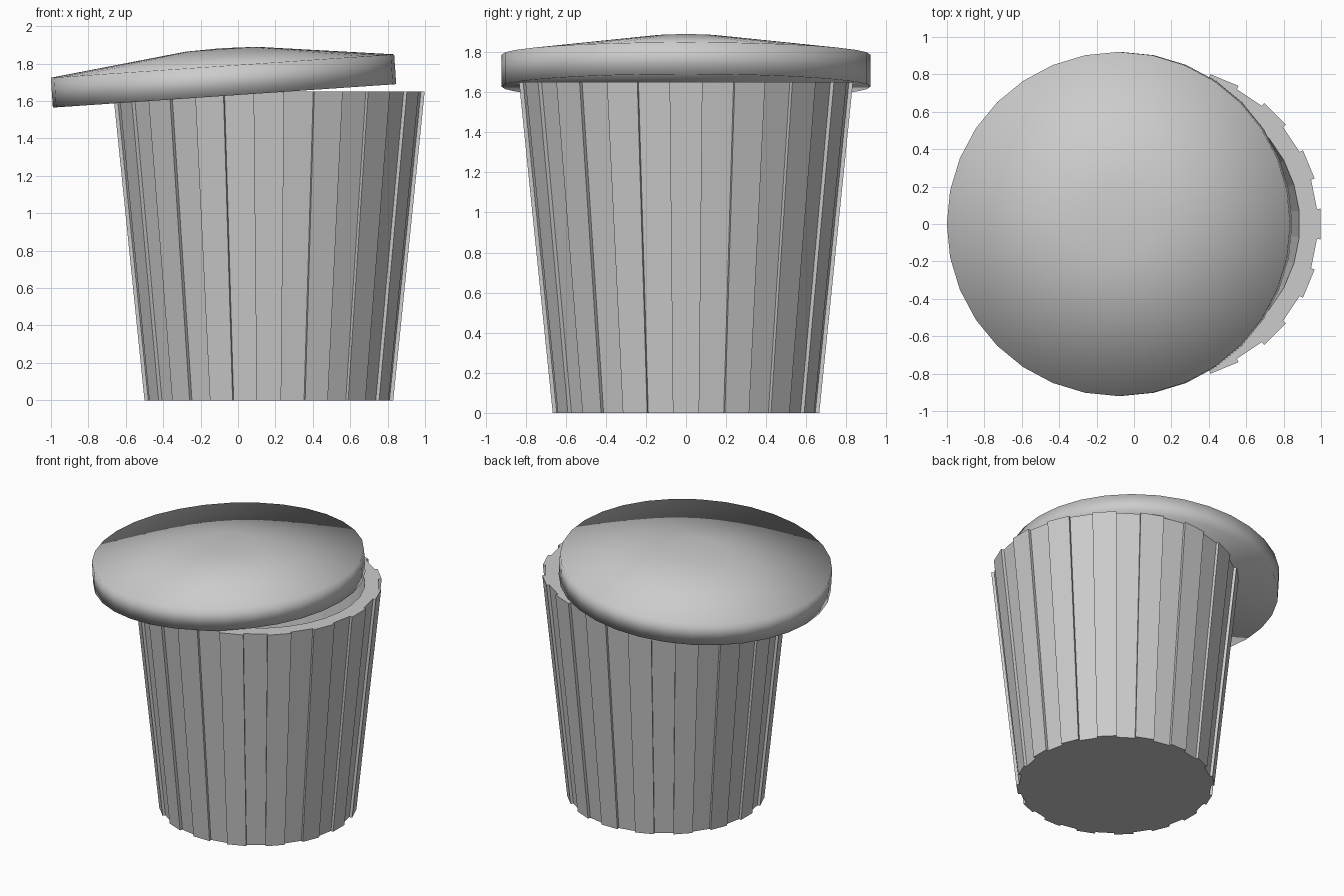
import bpy, bmesh
from math import cos, sin, pi, radians

if "Cube" in bpy.data.objects:
    bpy.data.objects.remove(bpy.data.objects["Cube"])

SIDES = 32


def make_object(name, rings, smooth):
    """Bridge equal-length point rings in order and cap both ends."""
    bm = bmesh.new()
    loops = [[bm.verts.new(p) for p in ring] for ring in rings]
    n = len(loops[0])
    for lo, hi in zip(loops, loops[1:]):
        for i in range(n):
            j = (i + 1) % n
            bm.faces.new((lo[i], lo[j], hi[j], hi[i]))
    bm.faces.new(loops[0][::-1])
    bm.faces.new(loops[-1])
    bmesh.ops.remove_doubles(bm, verts=bm.verts, dist=1e-4)
    bmesh.ops.recalc_face_normals(bm, faces=bm.faces)
    for f in bm.faces:
        f.smooth = smooth
    mesh = bpy.data.meshes.new(name)
    bm.to_mesh(mesh)
    bm.free()
    obj = bpy.data.objects.new(name, mesh)
    bpy.context.collection.objects.link(obj)
    return obj


def panel_ring(radius, z, recess=0.0):
    """32 flat panels, every second one set back by the recess depth."""
    pts = []
    for k in range(SIDES):
        r = (radius - recess * (k % 2)) / cos(pi / SIDES)
        for a in ((k - 0.5), (k + 0.5)):
            t = a * 2 * pi / SIDES
            pts.append((r * cos(t), r * sin(t), z))
    return pts


def circle_ring(r, z):
    return [(r * cos(2 * pi * k / SIDES), r * sin(2 * pi * k / SIDES), z)
            for k in range(SIDES)]


# Tapered bin with alternating raised panels and a hollow inside
bin_body = make_object("bin_body", [
    panel_ring(0.665, 0.0, 0.02),
    panel_ring(0.833, 1.65, 0.02),
    panel_ring(0.718, 1.65),
    panel_ring(0.56, 0.11),
], smooth=False)
bin_body.location = (0.165, 0, 0)

# Low domed lid, slid off to the left and tilted
lid_profile = [(0.92, 0.0), (0.92, 0.16), (0.19, 0.25), (0.02, 0.255)]
lid = make_object("lid", [circle_ring(r, z) for r, z in lid_profile], smooth=True)
lid.location = (-0.072, 0, 1.6275)
lid.rotation_euler = (0, radians(-3.9), 0)
